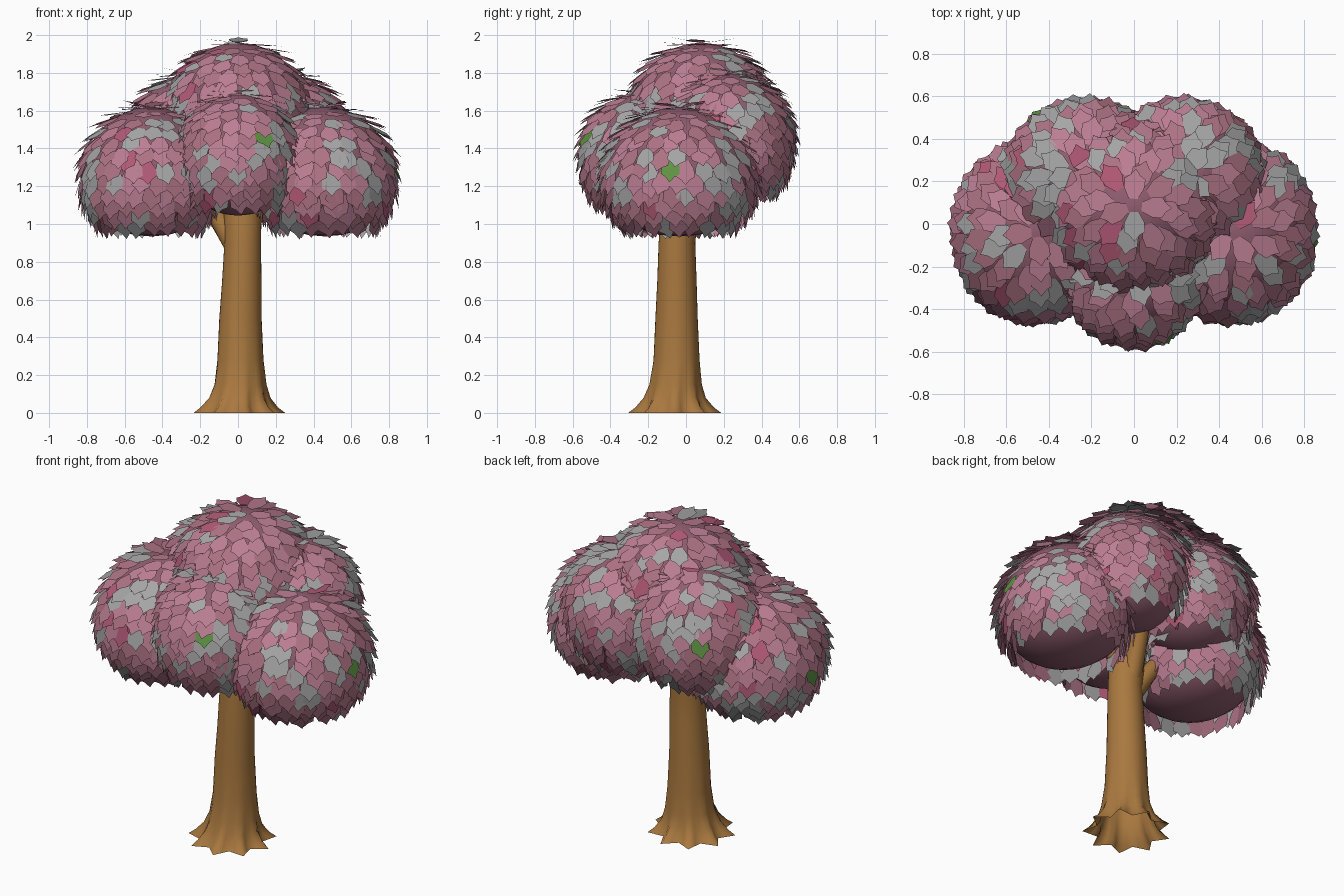
import bpy, bmesh, math, random
from mathutils import Vector, noise

if "Cube" in bpy.data.objects:
    bpy.data.objects.remove(bpy.data.objects["Cube"])

random.seed(4)


def material(name, rgb):
    m = bpy.data.materials.new(name)
    m.diffuse_color = (*rgb, 1)
    m.use_nodes = True
    m.node_tree.nodes["Principled BSDF"].inputs["Base Color"].default_value = m.diffuse_color
    return m


BARK = material("bark", (0.40, 0.19, 0.05))
CORE = material("dark_pink", (0.28, 0.11, 0.16))
LEAF = [material("pink", (0.50, 0.21, 0.29)), material("mauve", (0.42, 0.17, 0.23)),
        material("rose", (0.44, 0.10, 0.18)), material("grey", (0.38, 0.38, 0.38)),
        material("green", (0.12, 0.30, 0.06))]


def finish(bm, name, mats, smooth):
    me = bpy.data.meshes.new(name)
    bm.to_mesh(me)
    bm.free()
    for m in mats:
        me.materials.append(m)
    for p in me.polygons:
        p.use_smooth = smooth
    ob = bpy.data.objects.new(name, me)
    bpy.context.collection.objects.link(ob)
    return ob


def skin(bm, rings):
    for a, b in zip(rings, rings[1:]):
        n = len(a)
        for i in range(n):
            bm.faces.new((a[i], a[(i + 1) % n], b[(i + 1) % n], b[i]))


# Trunk: round column flaring into pointed roots, open underneath
# (z, centre x, centre y, radius, root length)
PROFILE = [(0.0, 0.0, -0.06, 0.178, 0.072), (0.03, 0.0, -0.06, 0.160, 0.050),
           (0.08, 0.005, -0.06, 0.145, 0.022), (0.15, 0.01, -0.055, 0.133, 0.008),
           (0.28, 0.012, -0.05, 0.121, 0.002), (0.5, 0.013, -0.05, 0.112, 0),
           (0.7, 0.02, -0.048, 0.104, 0), (0.9, 0.025, -0.048, 0.097, 0),
           (1.1, 0.025, -0.03, 0.10, 0), (1.35, 0.02, 0.0, 0.08, 0)]
bm = bmesh.new()
rings = []
for z, cx, cy, r, root in PROFILE:
    ring = []
    for i in range(36):
        a = math.tau * i / 36
        rr = r + root * (1 - abs(math.sin(4.5 * a))) ** 0.8
        ring.append(bm.verts.new((cx + rr * math.cos(a), cy + rr * math.sin(a), z)))
    rings.append(ring)
skin(bm, rings)
bm.faces.new(rings[-1])
finish(bm, "trunk", [BARK], True)


# Branches reaching into the foliage
def branch(name, points, r0, r1):
    bm = bmesh.new()
    rings = []
    for k, p in enumerate(points):
        p = Vector(p)
        d = Vector(points[min(k + 1, len(points) - 1)]) - Vector(points[max(k - 1, 0)])
        q = d.to_track_quat('Z', 'Y')
        r = r0 + (r1 - r0) * k / (len(points) - 1)
        rings.append([bm.verts.new(p + q @ Vector((r * math.cos(t), r * math.sin(t), 0)))
                      for t in (math.tau * i / 12 for i in range(12))])
    skin(bm, rings)
    finish(bm, name, [BARK], True)


branch("left_branch", [(0.01, -0.04, 0.84), (-0.05, -0.02, 0.94), (-0.13, 0, 1.07), (-0.3, 0, 1.2)], 0.06, 0.045)
branch("right_branch", [(0.05, -0.04, 0.96), (0.1, -0.03, 1.06), (0.18, -0.02, 1.14), (0.34, -0.02, 1.22)], 0.05, 0.04)
branch("back_branch", [(0.02, -0.02, 0.92), (0.03, 0.04, 1.04), (0.06, 0.12, 1.16), (0.1, 0.2, 1.3)], 0.06, 0.045)

# Foliage clumps: centre, horizontal radii, upper and lower height
CLUMPS = {
    "left": ((-0.46, -0.035, 1.245), 0.36, 0.395, 0.375, 0.31),
    "right": ((0.46, -0.035, 1.245), 0.36, 0.395, 0.375, 0.31),
    "front": ((0.0, -0.235, 1.37), 0.30, 0.305, 0.325, 0.325),
    "back_left": ((-0.23, 0.225, 1.45), 0.34, 0.325, 0.35, 0.33),
    "back_right": ((0.23, 0.225, 1.45), 0.34, 0.325, 0.35, 0.33),
    "top": ((0.0, 0.08, 1.60), 0.36, 0.36, 0.36, 0.35),
}
GREEN_SPOTS = [Vector(p) for p in ((0.16, -0.53, 1.46), (0.83, -0.12, 1.28),
                                   (-0.82, -0.02, 1.22), (-0.46, 0.46, 1.48))]
# Half outline of one leaf: (side, down), stem to tip
LEAF_HALF = [(0.022, 0), (0.047, 0.05), (0.050, 0.095), (0.024, 0.112)]
OUTLINE = LEAF_HALF + [(0, 0.142)] + [(-u, v) for u, v in reversed(LEAF_HALF)]


def surface(clump, t, phi):
    c, rx, ry, up, low = clump
    h = max(math.sin(t), 0.0)
    if t > math.pi / 2:
        h = h ** 0.9
    z = math.cos(t)
    return Vector(c) + Vector((rx * h * math.cos(phi), ry * h * math.sin(phi), z * (up if z > 0 else low)))


def buried(p, own):
    for name, (c, rx, ry, up, low) in CLUMPS.items():
        d = p - Vector(c)
        h = up if d.z > 0 else low
        if name != own and (d.x / rx) ** 2 + (d.y / ry) ** 2 + (d.z / h) ** 2 < 0.6:
            return True
    return False


def core(name, clump):
    bm = bmesh.new()
    rings = [[bm.verts.new(surface(clump, math.pi * (k + 0.1) / 16.2, math.tau * i / 28))
              for i in range(28)] for k in range(17)]
    skin(bm, list(reversed(rings)))
    bm.faces.new(rings[0])
    bm.faces.new(list(reversed(rings[-1])))
    finish(bm, name + "_foliage_core", [CORE], True)


def leaves(name, clump):
    bm = bmesh.new()
    spots, normals = [], []
    rows = 13
    for k in range(rows):
        t0 = 5 + 120 * k / (rows - 1)
        n = max(4, round(math.tau * clump[1] * math.sin(math.radians(t0)) / 0.076))
        turn = random.random() if k < 4 else 0.5 * (k % 2)
        for i in range(n):
            t = math.radians(t0 + random.uniform(-2, 2))
            phi = math.tau * (i + turn + random.uniform(-0.15, 0.15)) / n
            p = surface(clump, t, phi)
            if buried(p, name):
                continue
            down = (surface(clump, t + 0.04, phi) - p).normalized()
            side = Vector((-math.sin(phi), math.cos(phi), 0))
            out = side.cross(down)
            if out.dot(p - Vector(clump[0])) < 0:
                out = -out
            out.normalize()
            # Leaves stand off the clump and hang like a skirt at the bottom
            lift = math.radians(14 + max(0, t0 - 90) * 0.38 + random.uniform(-5, 5))
            d = down * math.cos(lift) + out * math.sin(lift)
            twist = random.uniform(-0.25, 0.25)
            s = (side + d * twist).normalized()
            d = (d - side * twist).normalized()
            f = bm.faces.new([bm.verts.new(p + out * 0.004 + s * u + d * v) for u, v in OUTLINE])
            f.normal_update()
            if f.normal.dot(out) < 0:
                f.normal_flip()
            normals += [out] * len(OUTLINE)
            # Grey leaves come in patches
            patch = noise.noise(p * 7.0) + random.uniform(-0.2, 0.2)
            f.material_index = 3 if patch > 0.2 else random.choices((0, 1, 2), (10, 8, 1))[0]
            spots.append((p + d * 0.07, f))
    for g in GREEN_SPOTS:
        near = min(spots, key=lambda s: (s[0] - g).length)
        if (near[0] - g).length < 0.07:
            near[1].material_index = 4
    ob = finish(bm, name + "_leaves", LEAF, True)
    # Shade each leaf as part of the rounded clump
    ob.data.normals_split_custom_set_from_vertices(normals)


for name, clump in CLUMPS.items():
    core(name, clump)
    leaves(name, clump)
